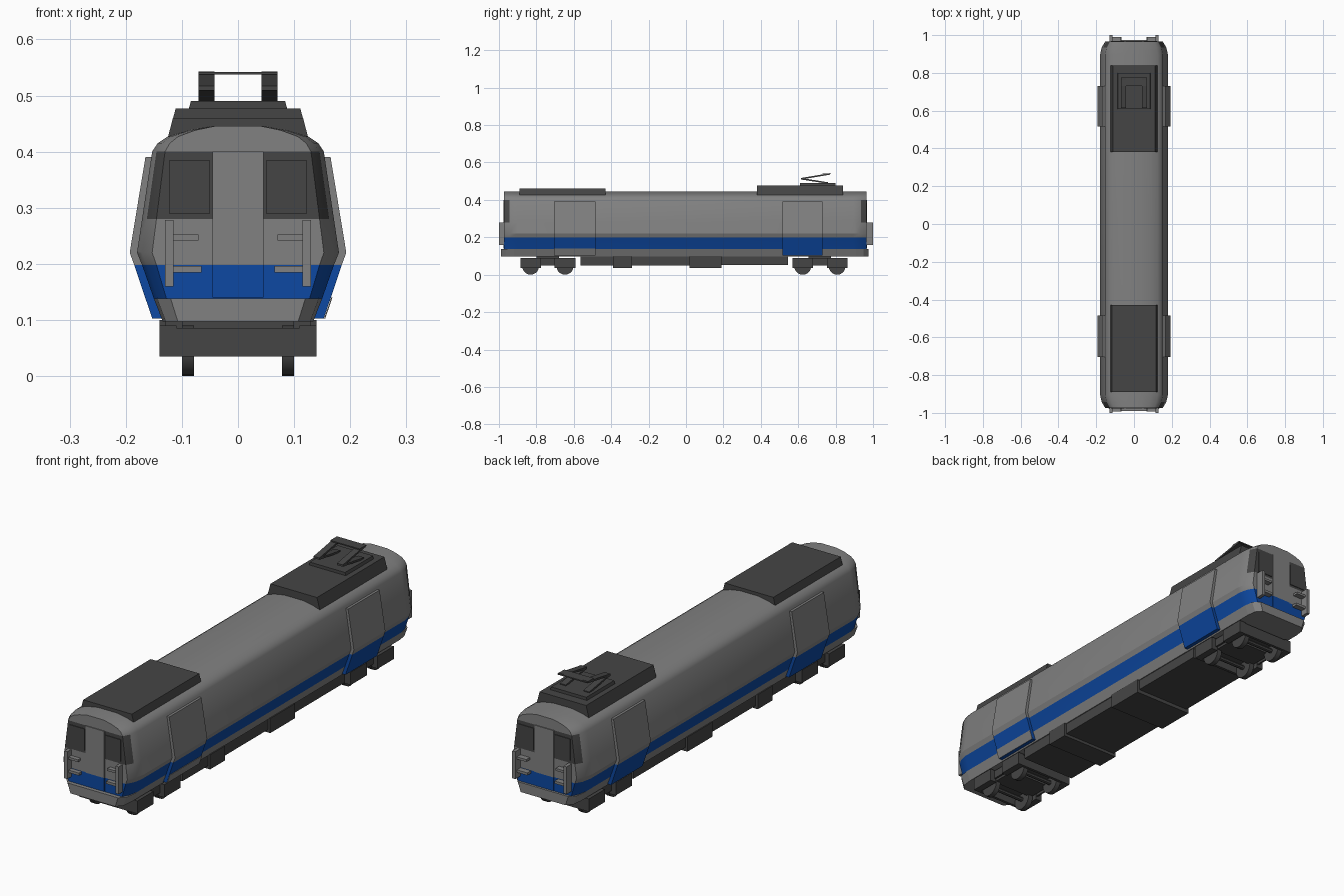
import bpy, bmesh, math
from mathutils import Matrix

cube = bpy.data.objects.get("Cube")
if cube:
    bpy.data.objects.remove(cube, do_unlink=True)


def material(name, rgb):
    m = bpy.data.materials.new(name)
    m.use_nodes = True
    m.diffuse_color = (*rgb, 1)
    m.node_tree.nodes["Principled BSDF"].inputs["Base Color"].default_value = (*rgb, 1)
    return m


GREY = material("body grey", (0.22, 0.22, 0.22))
BLUE = material("stripe blue", (0.004, 0.065, 0.36))
DARK = material("dark grey", (0.06, 0.06, 0.06))
MATS = (GREY, BLUE, DARK)


def finish(name, bm, rule=None, mat=GREY, smooth=None):
    """Turn a bmesh into an object; rule picks a material from a face centre."""
    bmesh.ops.recalc_face_normals(bm, faces=bm.faces)
    for f in bm.faces:
        m = rule(f.calc_center_median()) if rule else mat
        f.material_index = MATS.index(m)
    me = bpy.data.meshes.new(name)
    bm.to_mesh(me)
    bm.free()
    for m in MATS:
        me.materials.append(m)
    ob = bpy.data.objects.new(name, me)
    bpy.context.collection.objects.link(ob)
    if smooth:
        bpy.ops.object.select_all(action="DESELECT")
        ob.select_set(True)
        bpy.context.view_layer.objects.active = ob
        bpy.ops.object.shade_smooth_by_angle(angle=math.radians(smooth))
    return ob


def box(name, xs, ys, zs, mat=DARK, taper=0):
    """Box between limits; taper pulls the top edges inward."""
    bm = bmesh.new()
    bmesh.ops.create_cube(bm, size=1)
    for v in bm.verts:
        top = v.co.z > 0
        x, y, z = (r[1] if c > 0 else r[0] for r, c in zip((xs, ys, zs), v.co))
        if top:
            x -= math.copysign(taper, v.co.x)
        v.co = (x, y, z)
    return finish(name, bm, mat=mat)


def loft(name, half, rings, rule=None, smooth=None):
    """Mirror a half section and loft it along y; rings hold (y, width factor)."""
    section = half + [(-x, z) for x, z in reversed(half)]
    n = len(section)
    bm = bmesh.new()
    loops = [[bm.verts.new((x * s, y, z)) for x, z in section] for y, s in rings]
    for a, b in zip(loops, loops[1:]):
        for i in range(n):
            j = (i + 1) % n
            bm.faces.new((a[i], a[j], b[j], b[i]))
    for lp in (loops[0], loops[-1]):
        for i in range(len(half) - 1):
            bm.faces.new((lp[i], lp[i + 1], lp[n - 2 - i], lp[n - 1 - i]))
    return finish(name, bm, rule, smooth=smooth)


def stripe(c):
    return BLUE if c.z < 0.198 else GREY


def body_rule(c):
    if 0.28 < c.z < 0.4 and abs(c.y) > 0.935:
        return DARK
    return stripe(c)


# Car body with chamfered ends, wrap-round windows and blue stripe
BACK, FRONT = 0.965, -0.973
body_half = [(0.15, 0.138), (0.171, 0.198), (0.18, 0.22), (0.171, 0.28), (0.153, 0.4),
             (0.143, 0.415), (0.125, 0.427), (0.09, 0.438), (0.045, 0.446)]
loft("car_body", body_half,
     [(FRONT, 0.85), (FRONT + 0.03, 0.95), (FRONT + 0.07, 1),
      (BACK - 0.07, 1), (BACK - 0.03, 0.95), (BACK, 0.85)], body_rule, smooth=25)

# Lower skirt
loft("skirt", [(0.134, 0.097), (0.15, 0.138)],
     [(-0.99, 0.8), (-0.965, 0.96), (-0.92, 1), (0.91, 1), (0.95, 0.96), (0.975, 0.8)])


# Side doors
def side_door(name, side, y0, y1, rule):
    outer = [(0.153, 0.103), (0.185, 0.198), (0.193, 0.22), (0.165, 0.39)]
    bm = bmesh.new()
    ends = []
    for y in (y0, y1):
        ends.append([[bm.verts.new((side * (x - d), y, z)) for x, z in outer]
                     for d in (0, 0.03)])
    (a, b), (c, d) = ends
    for i in range(3):
        for p, q in ((a, c), (b, d), (a, b), (c, d)):
            bm.faces.new((p[i], p[i + 1], q[i + 1], q[i]))
    for i in (0, 3):
        bm.faces.new((a[i], b[i], d[i], c[i]))
    finish(name, bm, rule)


for label, side in (("left", 1), ("right", -1)):
    side_door("rear_door_" + label, side, 0.515, 0.73, stripe)
    side_door("front_door_" + label, side, -0.705, -0.485, stripe)

# Grey sill on the front left door, below the stripe
bm = bmesh.new()
low, high = (0.1545, 0.1025), (0.1672, 0.14)
bm.faces.new([bm.verts.new((x, y, z)) for (x, z), y in
              ((low, -0.705), (low, -0.485), (high, -0.485), (high, -0.705))])
sill = finish("front_door_left_sill", bm)
solid = sill.modifiers.new("thickness", "SOLIDIFY")
solid.thickness = 0.002
solid.offset = 0

# End fittings: centre door, window panes, handrails and steps
for end, face, out in (("front", FRONT, -1), ("rear", BACK, 1)):
    def span(a, b):
        return sorted((face + out * a, face + out * b))

    box(end + "_gangway_door", (-0.045, 0.045), span(-0.002, 0.004), (0.198, 0.4), GREY)
    box(end + "_gangway_stripe", (-0.045, 0.045), span(-0.002, 0.004), (0.14, 0.198), BLUE)
    tip = abs(out - face)
    for label, s in (("left", 1), ("right", -1)):
        def across(a, b):
            return sorted((s * a, s * b))

        tag = end + "_" + label
        box(tag + "_window_pane", across(0.05, 0.123), span(-0.002, 0.003), (0.29, 0.384))
        box(tag + "_handrail", across(0.115, 0.13), span(-0.005, tip), (0.16, 0.278), GREY)
        box(tag + "_upper_step", across(0.07, 0.116), span(-0.005, tip * 0.7),
            (0.242, 0.252), GREY)
        box(tag + "_lower_step", across(0.065, 0.116), span(-0.005, tip * 0.7),
            (0.185, 0.196), GREY)

# Roof equipment
box("front_roof_unit", (-0.125, 0.125), (-0.89, -0.43), (0.425, 0.46), taper=0.009)
box("rear_roof_unit", (-0.125, 0.125), (0.38, 0.84), (0.425, 0.477), taper=0.014)
box("pantograph_base", (-0.088, 0.088), (0.61, 0.8), (0.475, 0.49), taper=0.004)


# Pantograph: folded arms and contact head
def arm(name, x0, x1, p, q, t=0.008):
    bm = bmesh.new()
    pts = [(p[0], p[1]), (q[0], q[1]), (q[0], q[1] + t), (p[0], p[1] + t)]
    a, b = [[bm.verts.new((x, y, z)) for y, z in pts] for x in (x0, x1)]
    bm.faces.new(a)
    bm.faces.new(b)
    for i in range(4):
        j = (i + 1) % 4
        bm.faces.new((a[i], a[j], b[j], b[i]))
    finish(name, bm, mat=DARK)


for label, x0, x1 in (("left", 0.042, 0.07), ("right", -0.07, -0.042)):
    arm("pantograph_lower_arm_" + label, x0, x1, (0.615, 0.509), (0.76, 0.486))
    arm("pantograph_upper_arm_" + label, x0, x1, (0.615, 0.509), (0.77, 0.535))
box("pantograph_head", (-0.07, 0.07), (0.73, 0.775), (0.537, 0.542))

# Underfloor equipment
for i, (y0, y1, half, z) in enumerate(((-0.565, -0.39, 0.13, 0.05), (-0.39, -0.29, 0.14, 0.037),
                                       (-0.29, 0.02, 0.13, 0.05), (0.02, 0.19, 0.14, 0.037),
                                       (0.19, 0.545, 0.13, 0.053))):
    box(f"underfloor_box_{i + 1}", (-half, half), (y0, y1), (z, 0.1))


# Bogies with wheels and axles
def cylinder(name, radius, width, at, sides):
    bm = bmesh.new()
    bmesh.ops.create_cone(bm, cap_ends=True, segments=sides, radius1=radius, radius2=radius,
                          depth=width, matrix=Matrix.Translation(at)
                          @ Matrix.Rotation(math.pi / 2, 4, "Y"))
    finish(name, bm, mat=DARK, smooth=40)


for end, mid in (("front", -0.739), ("rear", 0.716)):
    name = end + "_bogie"
    box(name + "_deck", (-0.12, 0.12), (mid - 0.147, mid + 0.147), (0.07, 0.086))
    box(name + "_pivot", (-0.1, 0.1), (mid - 0.06, mid + 0.06), (0.05, 0.1))
    for k in (-1, 1):
        box(f"{name}_side_frame_{k}", sorted((k * 0.112, k * 0.12)),
            (mid - 0.147, mid + 0.147), (0.05, 0.086))
        ys = sorted((mid + k * 0.135, mid + k * 0.147))
        box(f"{name}_end_beam_{k}", (-0.12, 0.12), ys, (0.035, 0.086))
        y = mid + k * 0.092
        cylinder(f"{name}_axle_{k}", 0.01, 0.2, (0, y, 0.045), 8)
        for s in (-1, 1):
            box(f"{name}_axle_box_{k}_{s}", sorted((s * 0.11, s * 0.14)),
                (y - 0.055, y + 0.055), (0.035, 0.09))
            cylinder(f"{name}_wheel_{k}_{s}", 0.045, 0.022, (s * 0.089, y, 0.045), 20)
